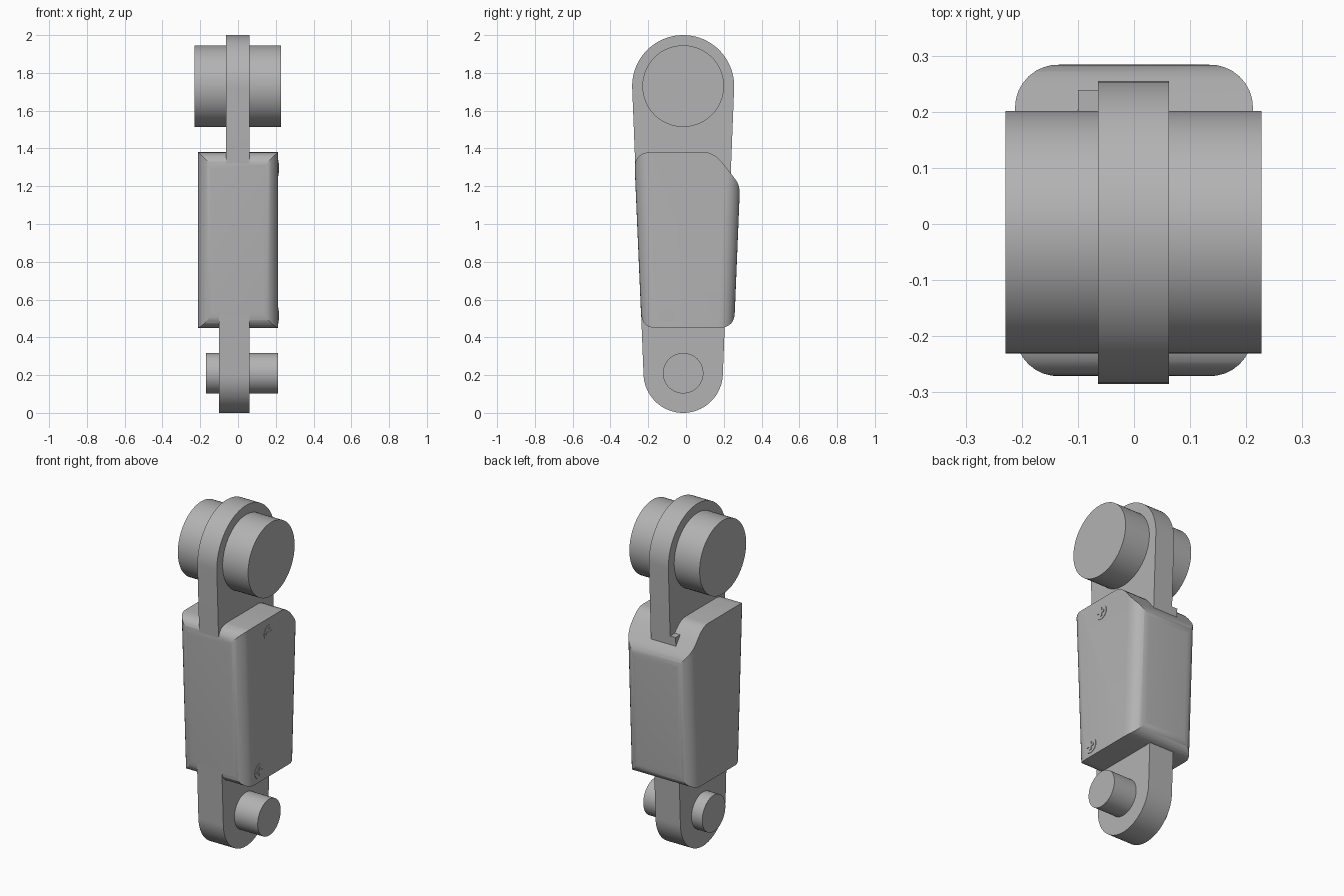
import bpy, bmesh, math
from mathutils import Vector

old = bpy.data.objects.get("Cube")
if old:
    bpy.data.objects.remove(old, do_unlink=True)

# Single grey plastic
grey = bpy.data.materials.new("plain_grey")
grey.use_nodes = True
colour = (0.45, 0.45, 0.45, 1)
grey.diffuse_color = colour
grey.node_tree.nodes["Principled BSDF"].inputs["Base Color"].default_value = colour

AXIS_Y = -0.015            # shared centre line of both pivots
LOW_Z, LOW_R = 0.21, 0.21  # lower pivot end of the link
TOP_Z, TOP_R = 1.73, 0.27  # upper pivot end of the link
STEP_Z = 1.32              # height where the link becomes thinner


def finish(name, bm):
    bmesh.ops.recalc_face_normals(bm, faces=bm.faces)
    mesh = bpy.data.meshes.new(name)
    bm.to_mesh(mesh)
    bm.free()
    mesh.materials.append(grey)
    obj = bpy.data.objects.new(name, mesh)
    bpy.context.collection.objects.link(obj)
    bpy.ops.object.select_all(action='DESELECT')
    obj.select_set(True)
    bpy.context.view_layer.objects.active = obj
    bpy.ops.object.shade_smooth_by_angle(angle=math.radians(30))
    return obj


def loft(bm, ring_a, ring_b):
    a = [bm.verts.new(p) for p in ring_a]
    b = [bm.verts.new(p) for p in ring_b]
    bm.faces.new(a)
    bm.faces.new(b)
    for i in range(len(a)):
        j = (i + 1) % len(a)
        bm.faces.new((a[i], a[j], b[j], b[i]))


def prism(name, outline, x0, x1):
    """Extrude a (y, z) outline along x."""
    bm = bmesh.new()
    loft(bm, [(x0, y, z) for y, z in outline], [(x1, y, z) for y, z in outline])
    return finish(name, bm)


def arc(cy, cz, r, start, end, n=40):
    angles = [start + (end - start) * i / n for i in range(n + 1)]
    return [(cy + r * math.cos(t), cz + r * math.sin(t)) for t in angles]


def pin(name, z, r, x0, x1, y=AXIS_Y):
    return prism(name, arc(y, z, r, 0, math.tau, 64)[:-1], x0, x1)


def bezier(p, c, q, n=7):
    ts = [i / n for i in range(n + 1)]
    return [tuple((1 - t) ** 2 * a + 2 * t * (1 - t) * b + t * t * d
                  for a, b, d in zip(p, c, q)) for t in ts]


# Link: tapered bar with round ends, thicker in its lower part
tilt = math.asin((TOP_R - LOW_R) / (TOP_Z - LOW_Z))
half = (LOW_R + (STEP_Z - LOW_Z) * math.sin(tilt)) / math.cos(tilt)
left, right = (AXIS_Y - half, STEP_Z), (AXIS_Y + half, STEP_Z)
upper = arc(AXIS_Y, TOP_Z, TOP_R, -tilt, math.pi + tilt) + [left, right]
lower = arc(AXIS_Y, LOW_Z, LOW_R, math.pi + tilt, math.tau - tilt) + [right, left]
prism("link_upper", upper, -0.064, 0.062)
prism("link_lower", lower, -0.1, 0.062)

# Pivot pins
pin("upper_pivot", TOP_Z, 0.216, -0.229, 0.227)
pin("lower_pivot", LOW_Z, 0.107, -0.17, 0.213)


# Housing: tapered column with rounded upright edges
def section(z, y_front, y_back, hx=0.212, r=0.082):
    ring = []
    corners = [(hx - r, y_back - r), (r - hx, y_back - r),
               (r - hx, y_front + r), (hx - r, y_front + r)]
    for i, (cx, cy) in enumerate(corners):
        ring += arc(cx, cy, r, i * math.pi / 2, (i + 1) * math.pi / 2, 8)
    return [(x, y, z) for x, y in ring]


bm = bmesh.new()
loft(bm, section(0.45, -0.235, 0.255), section(1.38, -0.275, 0.293))

# Trim the housing ends with rounded corners and a sloping back shoulder
shoulder = (bezier((0.284, 1.16), (0.286, 1.206), (0.26, 1.239), 4)
            + bezier((0.2, 1.315), (0.149, 1.38), (0.1, 1.38), 5))
trims = [
    bezier((-0.271, 1.29), (-0.275, 1.38), (-0.185, 1.38)),
    bezier((-0.238, 0.53), (-0.235, 0.45), (-0.16, 0.45)),
    bezier((0.258, 0.53), (0.255, 0.45), (0.175, 0.45)),
    shoulder,
]
middle = Vector((0, 0, 0.9))
for chain in trims:
    for p, q in zip(chain, chain[1:]):
        point = Vector((0, *p))
        normal = Vector((0, q[1] - p[1], p[0] - q[0])).normalized()
        if normal.dot(point - middle) < 0:
            normal.negate()
        cut = bmesh.ops.bisect_plane(
            bm, geom=bm.verts[:] + bm.edges[:] + bm.faces[:], dist=1e-6,
            plane_co=point, plane_no=normal, clear_outer=True)
        rim = [e for e in bm.edges if e.is_boundary]
        if rim:
            bmesh.ops.holes_fill(bm, edges=rim, sides=0)
finish("housing", bm)

# Cross-head screws on the left side face
for label, y, z in (("upper", -0.018, 1.297), ("lower", -0.105, 0.515)):
    pin(label + "_screw", z, 0.043, 0.2, 0.214, y)
    a, b = 0.026, 0.007
    cross = [(b, a), (b, b), (a, b), (a, -b), (b, -b), (b, -a),
             (-b, -a), (-b, -b), (-a, -b), (-a, b), (-b, b), (-b, a)]
    prism(label + "_screw_cross", [(y + u, z + v) for u, v in cross], 0.21, 0.217)
